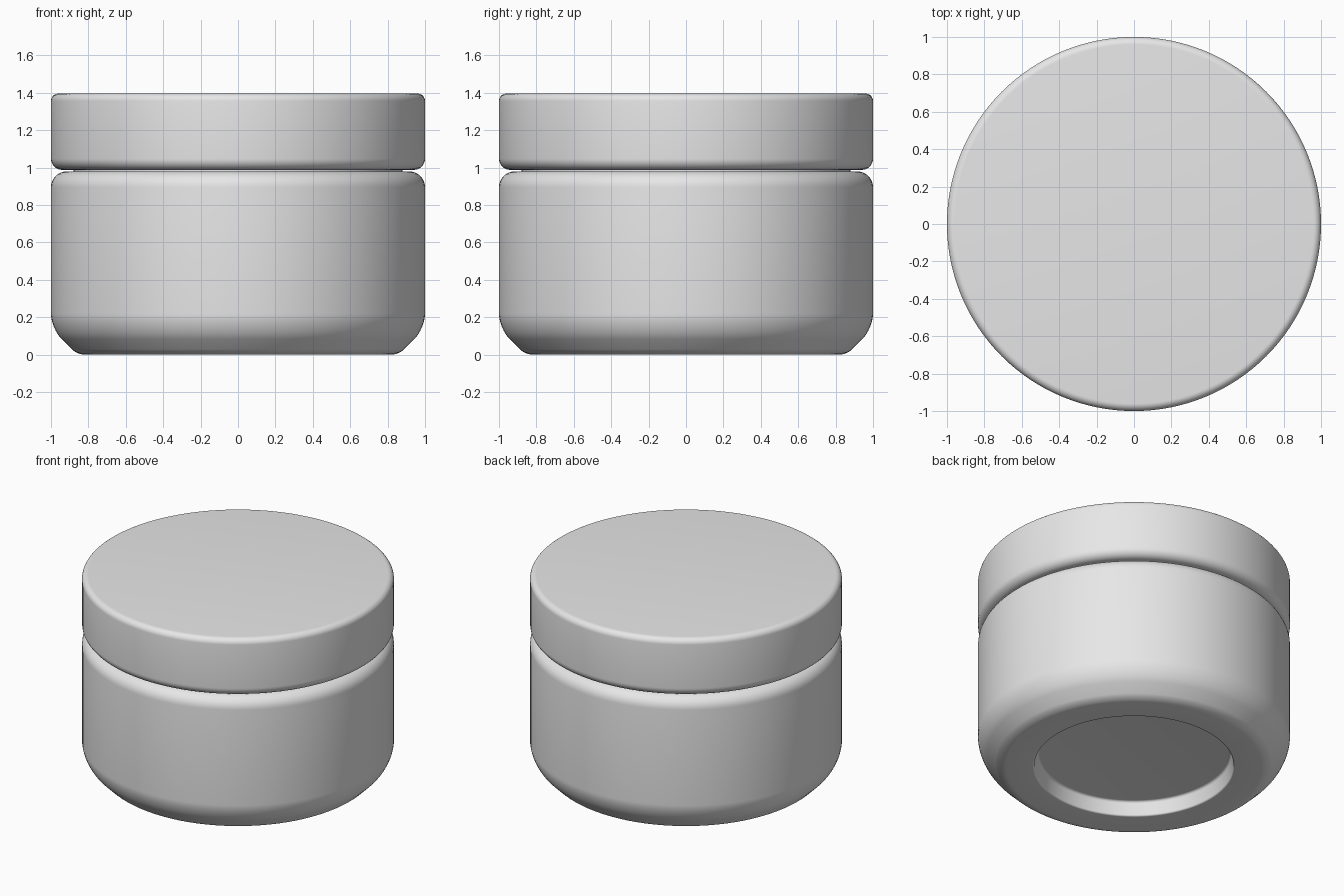
import bpy
import bmesh
from math import pi, sin, cos, radians
from mathutils import Vector

cube = bpy.data.objects.get("Cube")
if cube:
    bpy.data.objects.remove(cube, do_unlink=True)

SEGMENTS = 128
STEPS = 8

grey = bpy.data.materials.new("plain_grey")
grey.use_nodes = True
grey.diffuse_color = (0.8, 0.8, 0.8, 1)
grey.node_tree.nodes["Principled BSDF"].inputs["Base Color"].default_value = (0.8, 0.8, 0.8, 1)


def rounded(corners):
    """Corners are (radius, height, rounding); returns the profile with rounded corners."""
    points = []
    for i, (r, z, cut) in enumerate(corners):
        c = Vector((r, 0, z))
        if cut == 0:
            points.append(c)
            continue
        before = Vector((corners[i - 1][0], 0, corners[i - 1][1])) - c
        after = Vector((corners[i + 1][0], 0, corners[i + 1][1])) - c
        a, b = before.normalized() * cut, after.normalized() * cut
        for k in range(STEPS + 1):
            t = k / STEPS * pi / 2
            points.append(c + a * (1 - sin(t)) + b * (1 - cos(t)))
    return points


def turned(name, corners):
    """Revolve a rounded profile about the z axis."""
    bm = bmesh.new()
    verts = [bm.verts.new(p) for p in rounded(corners)]
    edges = [bm.edges.new(pair) for pair in zip(verts, verts[1:])]
    bmesh.ops.spin(bm, geom=verts + edges, cent=(0, 0, 0), axis=(0, 0, 1),
                   angle=2 * pi, steps=SEGMENTS)
    bmesh.ops.remove_doubles(bm, verts=bm.verts, dist=0.0001)
    bmesh.ops.recalc_face_normals(bm, faces=bm.faces)
    mesh = bpy.data.meshes.new(name)
    bm.to_mesh(mesh)
    bm.free()
    mesh.materials.append(grey)
    obj = bpy.data.objects.new(name, mesh)
    bpy.context.collection.objects.link(obj)
    bpy.ops.object.select_all(action="DESELECT")
    obj.select_set(True)
    bpy.context.view_layer.objects.active = obj
    bpy.ops.object.shade_smooth_by_angle(angle=radians(35))
    return obj


# Jar body: recessed base, sloped foot, straight wall, soft shoulder and hidden neck
turned("jar_body", [
    (0, 0.1, 0), (0.62, 0.1, 0.015), (0.64, 0, 0.01),
    (0.86, 0, 0.04), (1, 0.14, 0.08), (1, 0.98, 0.085),
    (0.88, 0.98, 0), (0.88, 1.1, 0), (0, 1.1, 0),
])

# Lid: solid disc with a tight top edge and a softer lower edge
turned("lid", [
    (0, 0.988, 0), (1, 0.988, 0.06), (1, 1.396, 0.04), (0, 1.396, 0),
])
